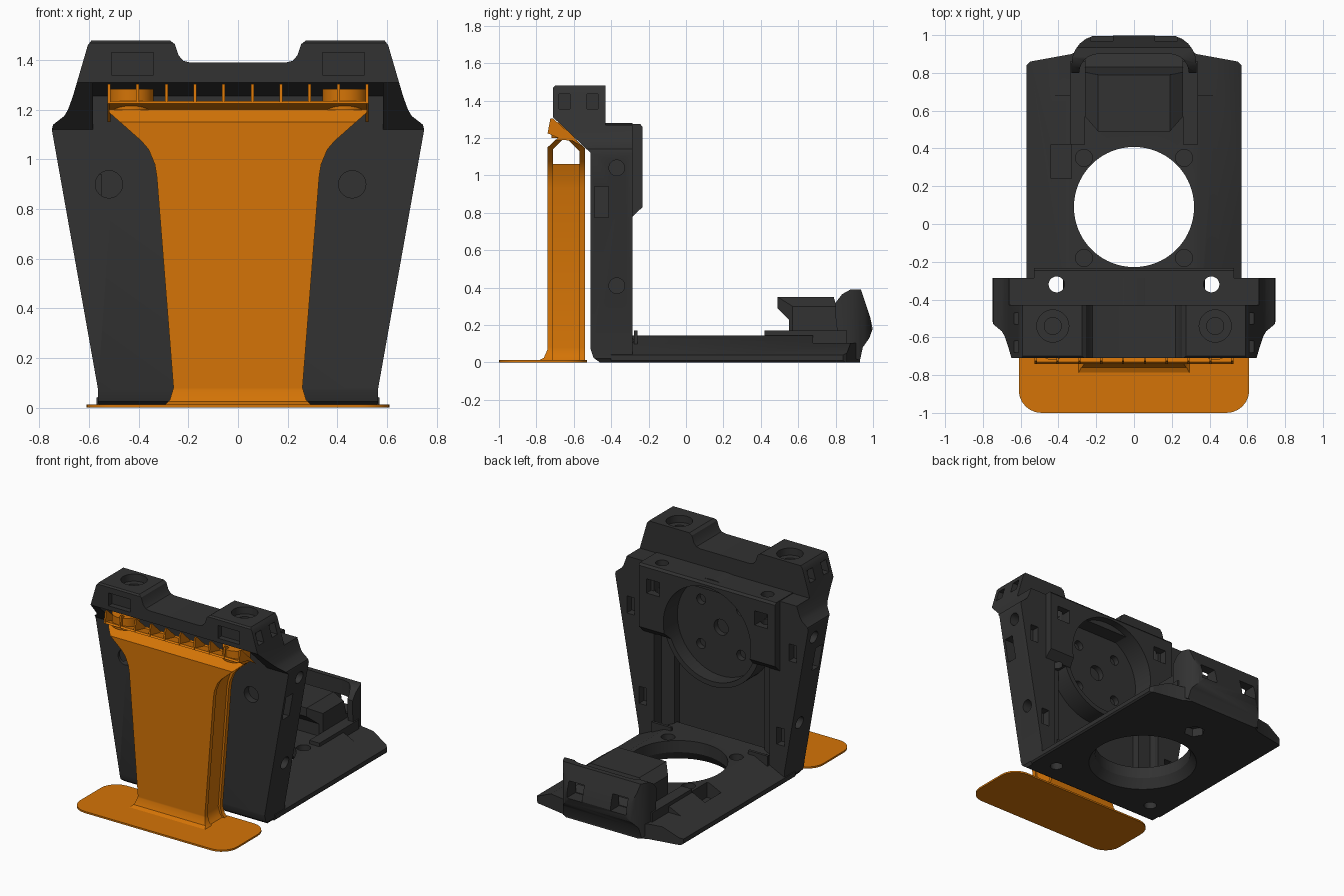
import bpy, bmesh, math

if "Cube" in bpy.data.objects:
    bpy.data.objects.remove(bpy.data.objects["Cube"])


def material(name, rgb):
    m = bpy.data.materials.new(name)
    m.use_nodes = True
    m.diffuse_color = (*rgb, 1)
    bsdf = next(n for n in m.node_tree.nodes if n.type == "BSDF_PRINCIPLED")
    bsdf.inputs["Base Color"].default_value = (*rgb, 1)
    return m


dark = material("charcoal", (0.032, 0.032, 0.032))
orange = material("orange", (0.66, 0.175, 0.002))


def prism(name, pts, axis, a, b, mat=dark):
    """Extrude a 2D outline along an axis from a to b."""
    place = {"x": lambda p, t: (t, p[0], p[1]),
             "y": lambda p, t: (p[0], t, p[1]),
             "z": lambda p, t: (p[0], p[1], t)}[axis]
    bm = bmesh.new()
    lo = [bm.verts.new(place(p, a)) for p in pts]
    hi = [bm.verts.new(place(p, b)) for p in pts]
    bm.faces.new(lo)
    bm.faces.new(hi)
    n = len(pts)
    for i in range(n):
        j = (i + 1) % n
        bm.faces.new((lo[i], lo[j], hi[j], hi[i]))
    bmesh.ops.recalc_face_normals(bm, faces=bm.faces)
    me = bpy.data.meshes.new(name)
    bm.to_mesh(me)
    bm.free()
    me.materials.append(mat)
    ob = bpy.data.objects.new(name, me)
    bpy.context.collection.objects.link(ob)
    return ob


def box(name, x, y, z):
    return prism(name, [(x[0], y[0]), (x[1], y[0]), (x[1], y[1]), (x[0], y[1])], "z", *z)


def rod(name, u, v, r, axis, a, b, mat=dark, n=32):
    ring = [(u + r * math.cos(math.tau * i / n), v + r * math.sin(math.tau * i / n)) for i in range(n)]
    return prism(name, ring, axis, a, b, mat)


def arc(cx, cy, r, start, end):
    return [(cx + r * math.cos(math.radians(a)), cy + r * math.sin(math.radians(a)))
            for a in range(start, end + 1, 15)]


def both(half):
    """Mirror a half outline over the first coordinate."""
    return half + [(-u, v) for u, v in reversed(half)]


def combine(ob, tool, op="DIFFERENCE"):
    m = ob.modifiers.new("combine", "BOOLEAN")
    m.operation, m.object, m.solver = op, tool, "EXACT"
    bpy.context.view_layer.objects.active = ob
    bpy.ops.object.modifier_apply(modifier=m.name)
    bpy.data.objects.remove(tool)


def cut(ob, *tools):
    for t in tools:
        combine(ob, t)


# upright wall with overhanging hood
wall_half = [(0.55, 0), (0.565, 0.02), (0.565, 0.08), (0.75, 1.12), (0.745, 1.14), (0.70, 1.175),
             (0.685, 1.2), (0.665, 1.255), (0.605, 1.46), (0.59, 1.48), (0.275, 1.48), (0.255, 1.465),
             (0.24, 1.42), (0.22, 1.397), (0.19, 1.39)]
wall = prism("upright_wall", both(wall_half), "y", -0.9, 0)
side = [(-0.46, 0), (-0.285, 0), (-0.285, 1.27), (-0.43, 1.27), (-0.43, 1.48), (-0.70, 1.48),
        (-0.71, 1.47), (-0.71, 1.31), (-0.51, 1.12), (-0.51, 0.07), (-0.495, 0.025)]
combine(wall, prism("side_profile", side, "x", -1, 1), "INTERSECT")
under_hood = [(-0.9, 1.0), (-0.51, 1.0), (-0.51, 1.255), (-0.71, 1.31), (-0.9, 1.31)]
cut(wall, prism("under_hood", under_hood, "x", -0.585, 0.585),
    box("recess", (-0.45, 0.45), (-0.37, 0), (0.05, 1.2)),
    box("deep_recess", (-0.35, 0.35), (-0.43, 0), (0.05, 1.2)))

# rear housing and collar around the round pocket
housing = prism("pocket_housing", [(-0.45, 0.78), (-0.285, 0.78), (-0.233, 0.83), (-0.233, 1.26),
                                   (-0.245, 1.275), (-0.45, 1.275)], "x", -0.53, 0.53)
collar = rod("pocket_collar", 0, 0.905, 0.375, "y", -0.45, -0.287, n=64)
for body in (housing, collar):
    cut(body, rod("pocket_bore", 0, 0.905, 0.34, "y", -0.39, 0, n=64),
        rod("centre_bore", 0, 0.905, 0.055, "y", -0.43, 0))
    for i in range(4):
        t = math.radians(45 + 90 * i)
        cut(body, rod("bolt_bore", 0.22 * math.cos(t), 0.905 + 0.22 * math.sin(t), 0.035, "y", -0.43, 0))

# ground plate with sloping edges and a large round opening
base = prism("ground_plate", both([(0.56, 0), (0.57, 0.01), (0.57, 0.04), (0.35, 0.145)]), "y", -0.4, 0.93)
outline = both([(0.57, -0.4), (0.57, 0.84), (0.55, 0.86), (0.33, 0.9), (0.28, 0.93)])
combine(base, prism("plate_outline", outline, "z", -1, 1), "INTERSECT")
bpy.ops.mesh.primitive_cone_add(vertices=96, radius1=0.38, radius2=0.30, depth=0.12, location=(0, 0.09, 0.03))
cut(base, bpy.context.object,
    rod("round_opening", 0, 0.09, 0.318, "z", -1, 1, n=96),
    box("rear_step", (-1, 1), (0.68, 1), (0.105, 1)),
    box("side_pocket", (-0.44, -0.33), (0.24, 0.42), (0.04, 1)),
    rod("under_socket", 0, 0.63, 0.07, "z", -1, 0.06, n=6))

# mirrored openings, rails and feet
for s in (-1, 1):
    def span(a, b):
        return tuple(sorted((s * a, s * b)))
    for y in (-0.18, 0.35):
        cut(base, rod("plate_bore", s * 0.265, y, 0.045, "z", 0.05, 1))
    for body in (wall, base, housing):
        cut(body, rod("corner_bore", s * 0.41, -0.32, 0.042, "z", -1, 2))
    cut(housing, box("corner_notch", span(0.37, 0.47), (-0.37, 0), (1.08, 1.18)))
    cut(wall, rod("hood_counterbore", s * 0.43, -0.54, 0.085, "z", 1.43, 2),
        rod("hood_bore", s * 0.43, -0.54, 0.045, "z", 1.38, 2),
        box("hood_window", span(0.34, 0.51), (-1, -0.67), (1.34, 1.43)),
        box("side_slot", span(0.55, 1), (-0.49, -0.415), (0.775, 0.94)))
    for y in (-0.65, -0.5):
        cut(wall, box("hood_side_window", span(0.575, 1), (y - 0.03, y + 0.03), (1.355, 1.435)))
    for z in (0.41, 1.04):
        cut(wall, rod("side_bore", -0.37, z, 0.042, "x", *span(0.54, 1)))
    for x, z in ((0.535, 0.32), (0.63, 0.93)):
        cut(wall, box("back_slot", span(x - 0.03, x + 0.03), (-0.34, 0), (z - 0.06, z + 0.06)))
    box("latch_rail", span(0.26, 0.34), (0.42, 0.86), (0.1, 0.17))
    box("wall_foot", span(0.3, 0.45), (-0.279, -0.26), (0.08, 0.17))
for x in (-0.52, 0.46):
    cut(wall, rod("front_bore", x, 0.9, 0.055, "y", -1, -0.46))

# latch block on the plate
block = prism("latch_block", both([(0.26, 0.1), (0.26, 0.30), (0.19, 0.35)]), "y", 0.4, 0.9)
combine(block, prism("block_profile", [(0.55, 0.1), (0.9, 0.1), (0.9, 0.18), (0.83, 0.2), (0.79, 0.35),
                                       (0.49, 0.35), (0.49, 0.29), (0.55, 0.23)], "x", -1, 1), "INTERSECT")
combine(block, prism("block_outline", both([(0.19, 0.4), (0.19, 0.49), (0.26, 0.57), (0.26, 0.9)]),
                     "z", 0, 1), "INTERSECT")

# curved hollow rear grip
grip = prism("rear_grip", [(0.82, 0.06), (0.93, 0.01), (0.945, 0.08), (0.98, 0.13), (0.998, 0.18), (0.985, 0.24),
                           (0.935, 0.39), (0.88, 0.39), (0.835, 0.365), (0.8, 0.32), (0.8, 0.24)], "x", -0.5, 0.5)
combine(grip, prism("grip_outline", both([(0.33, 0.7)] + arc(0.18, 0.85, 0.15, 0, 90)), "z", -1, 1), "INTERSECT")
cut(grip, prism("grip_hollow", both([(0.29, 0.7)] + arc(0.19, 0.80, 0.10, 0, 90)), "z", 0.15, 1))
for s in (-1, 1):
    cut(grip, box("grip_window", (s * 0.17 - 0.06, s * 0.17 + 0.06), (0.85, 1.1), (0.175, 0.285)))

# orange foot with rounded corners
foot = [p for cx, cy, start in ((0.49, -0.65, 0), (-0.49, -0.65, 90), (-0.49, -0.88, 180), (0.49, -0.88, 270))
        for p in arc(cx, cy, 0.12, start, start + 90)]
prism("foot_plate", foot, "z", 0, 0.012, orange)

# orange column: two flared skins and a recessed web
flare = [(0.30, 0.005), (0.275, 0.03), (0.26, 0.08), (0.327, 0.93), (0.335, 0.98), (0.36, 1.04),
         (0.39, 1.075), (0.52, 1.19), (0.52, 1.25)]
skins = {"column_front": [(-0.80, 0.005), (-0.76, 0.025), (-0.74, 0.07), (-0.74, 1.15), (-0.67, 1.215),
                          (-0.64, 1.21), (-0.71, 1.14), (-0.71, 0.005)],
         "column_back": [(-0.57, 0.005), (-0.57, 1.13), (-0.64, 1.20), (-0.62, 1.22),
                         (-0.54, 1.145), (-0.54, 0.005)]}
for name, profile in skins.items():
    skin = prism(name, profile, "x", -0.6, 0.6, orange)
    combine(skin, prism("flare_outline", both(flare), "y", -1, 0), "INTERSECT")
web = [(x - 0.015, z) for x, z in flare[:5]] + [(0.345, 1.06)]
prism("column_web", both(web), "y", -0.72, -0.56, orange)

# ribbed tray along the top of the column
prism("tray_floor", [(-0.74, 1.225), (-0.73, 1.235), (-0.60, 1.205), (-0.61, 1.185), (-0.66, 1.19)],
      "x", -0.52, 0.52, orange)
for i in range(10):
    x = -0.52 + i * 1.04 / 9
    prism("tray_rib", [(-0.74, 1.225), (-0.725, 1.305), (-0.71, 1.305), (-0.55, 1.15), (-0.64, 1.205)],
          "x", x - 0.006, x + 0.006, orange)
for s in (-1, 1):
    rod("tray_boss", s * 0.43, -0.63, 0.09, "z", 1.2, 1.283, orange)

# crisp edges with smooth round surfaces
bpy.ops.object.select_all(action="DESELECT")
for ob in bpy.context.scene.objects:
    if ob.type == "MESH" and ob.data.materials and ob.data.materials[0] in (dark, orange):
        ob.select_set(True)
        bpy.context.view_layer.objects.active = ob
bpy.ops.object.shade_smooth_by_angle(angle=math.radians(30))
